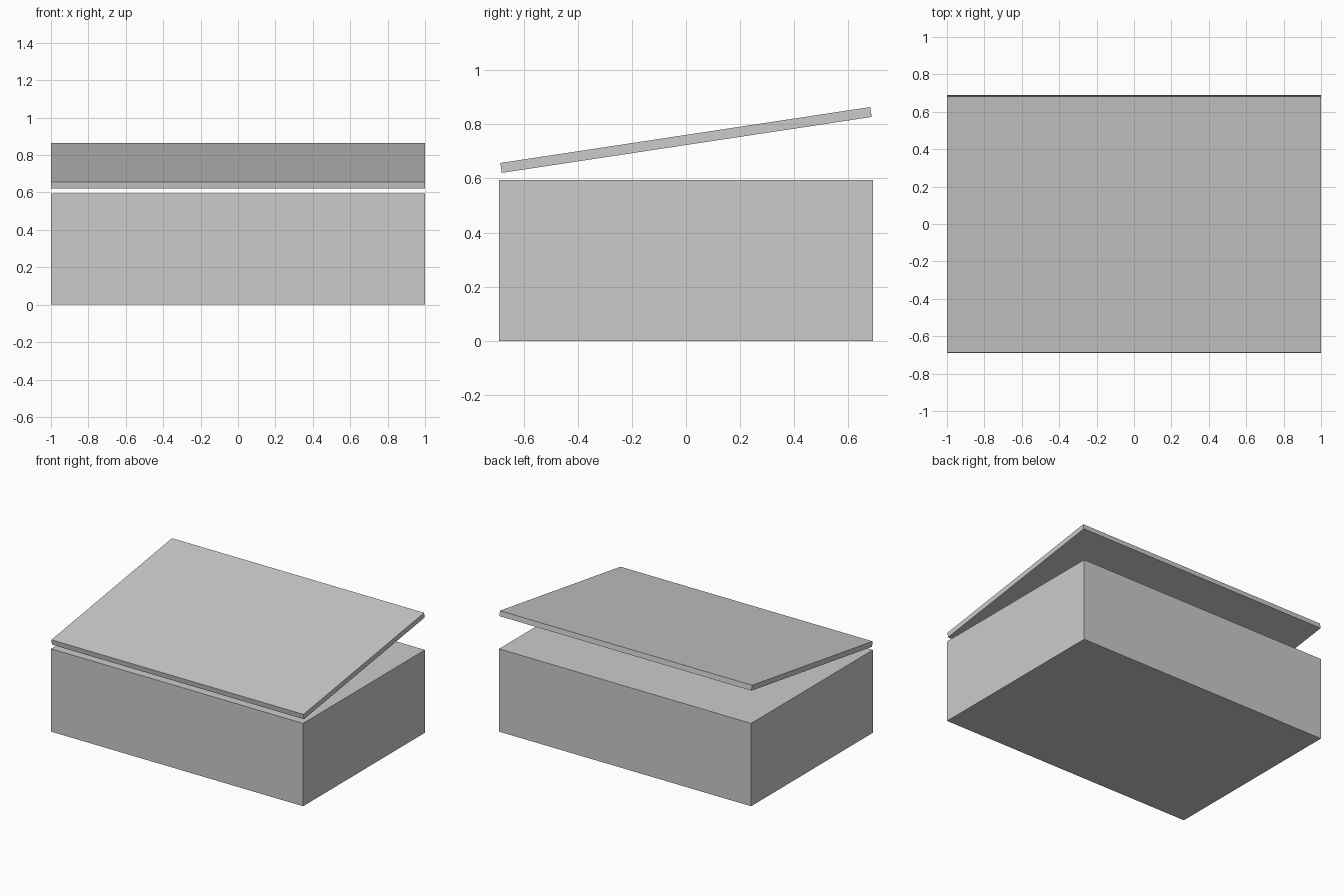
import bpy
import math

# Remove the default object
default = bpy.data.objects.get("Cube")
if default:
    bpy.data.objects.remove(default, do_unlink=True)

# Single plain grey material
grey = bpy.data.materials.new("light_grey")
grey.use_nodes = True
colour = (0.6, 0.6, 0.6, 1)
grey.diffuse_color = colour
grey.node_tree.nodes["Principled BSDF"].inputs["Base Color"].default_value = colour


def block(name, size, location, tilt=0):
    """Add a flat-shaded box, tilted about x by the given degrees."""
    bpy.ops.mesh.primitive_cube_add(size=1, location=location)
    obj = bpy.context.object
    obj.name = name
    obj.scale = size
    bpy.ops.object.transform_apply(location=False, rotation=False, scale=True)
    obj.rotation_euler.x = math.radians(tilt)
    obj.data.materials.append(grey)
    return obj


# Solid lower body
HEIGHT = 0.594
block("body", (2, 1.38, HEIGHT), (0, 0, HEIGHT / 2))

# Sloping roof slab floating above the body, rising to the back
block("roof_slab", (2, 1.382, 0.037), (0, 0, 0.742), 8.6)
